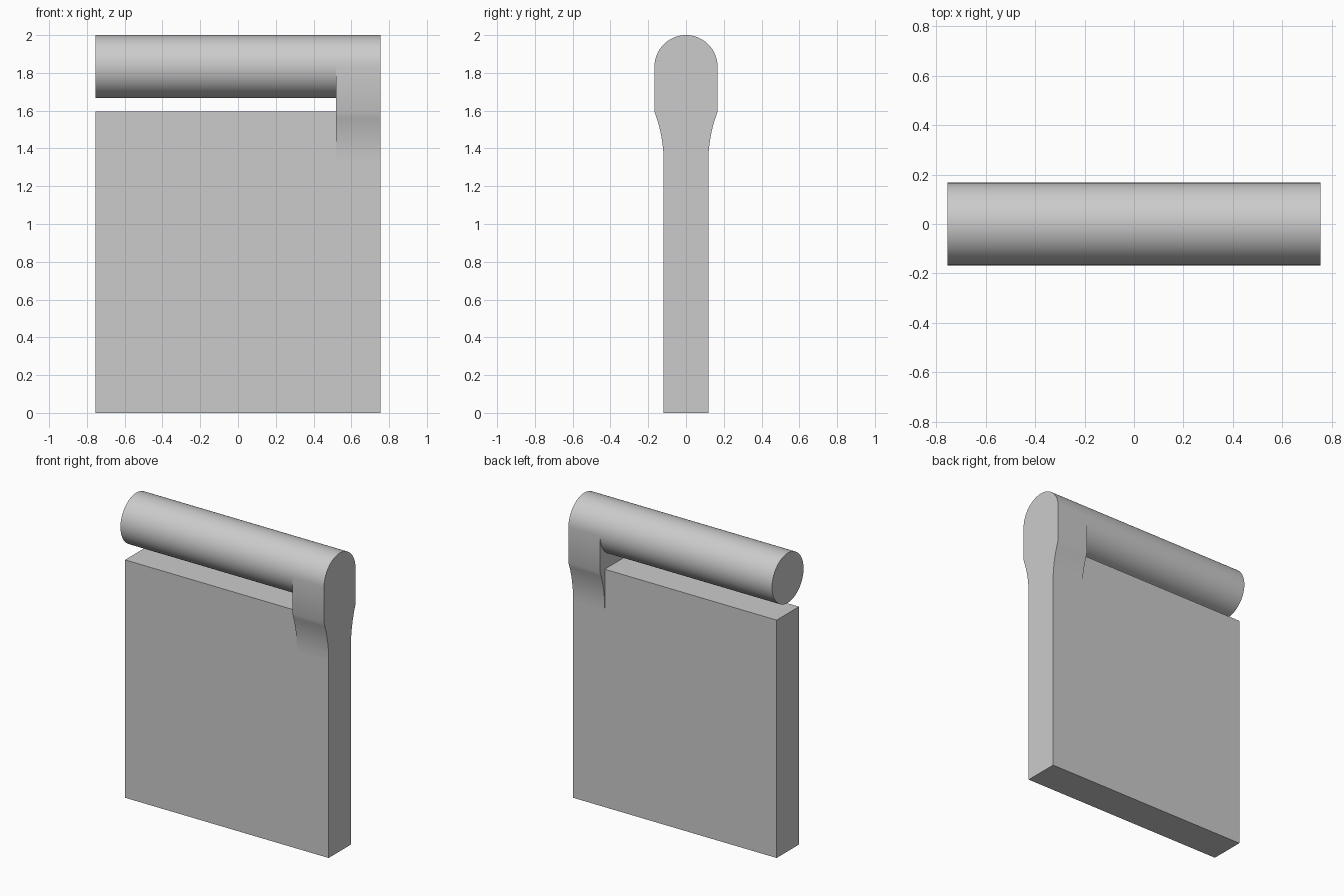
import bpy, bmesh
from math import sin, cos, pi
from mathutils import Vector

cube = bpy.data.objects.get("Cube")
if cube:
    bpy.data.objects.remove(cube, do_unlink=True)

HALF_W = 0.755      # half the overall width
ARM_X = 0.52        # inner side of the arm
HALF_T = 0.118      # half the panel thickness
R = 0.167           # barrel radius
BARREL_Z = 2 - R
PANEL_TOP = 1.595
FLARE_Z = 1.33      # where the arm blends into the panel
SEGS = 64

grey = bpy.data.materials.new("light grey")
grey.use_nodes = True
colour = (0.6, 0.6, 0.6, 1)
grey.diffuse_color = colour
grey.node_tree.nodes["Principled BSDF"].inputs["Base Color"].default_value = colour


def extrude(name, outline, direction):
    """Make a closed solid by sweeping an outline along a direction."""
    bm = bmesh.new()
    face = bm.faces.new([bm.verts.new(p) for p in outline])
    swept = bmesh.ops.extrude_face_region(bm, geom=[face], use_keep_orig=True)
    verts = [g for g in swept["geom"] if isinstance(g, bmesh.types.BMVert)]
    bmesh.ops.translate(bm, verts=verts, vec=Vector(direction))
    bmesh.ops.recalc_face_normals(bm, faces=bm.faces)
    mesh = bpy.data.meshes.new(name)
    bm.to_mesh(mesh)
    bm.free()
    mesh.materials.append(grey)
    obj = bpy.data.objects.new(name, mesh)
    bpy.context.collection.objects.link(obj)
    bpy.ops.object.select_all(action='DESELECT')
    obj.select_set(True)
    bpy.context.view_layer.objects.active = obj
    bpy.ops.object.shade_smooth_by_angle(angle=pi / 6)
    return obj


def arc(x, count):
    """Points around the barrel, starting at the back and going over the top."""
    return [(x, R * cos(2 * pi * i / SEGS), BARREL_Z + R * sin(2 * pi * i / SEGS))
            for i in range(count)]


# Flat panel, notched at its upper left corner to take the arm
extrude("panel", [(x, -HALF_T, z) for x, z in (
    (-HALF_W, 0), (HALF_W, 0), (HALF_W, FLARE_Z),
    (ARM_X, FLARE_Z), (ARM_X, PANEL_TOP), (-HALF_W, PANEL_TOP))],
    (0, 2 * HALF_T, 0))

# Round barrel running above the panel
extrude("barrel", arc(-HALF_W, SEGS), (HALF_W + ARM_X, 0, 0))

# Arm: round top, straight sides, then a curved taper down to the panel
STEPS = 8
taper = [(HALF_T + (R - HALF_T) * (i / STEPS) ** 2,
          FLARE_Z + (PANEL_TOP - FLARE_Z) * i / STEPS) for i in range(STEPS + 1)]
profile = arc(ARM_X, SEGS // 2 + 1)
profile += [(ARM_X, -y, z) for y, z in reversed(taper)]
profile += [(ARM_X, y, z) for y, z in taper]
extrude("arm", profile, (HALF_W - ARM_X, 0, 0))
